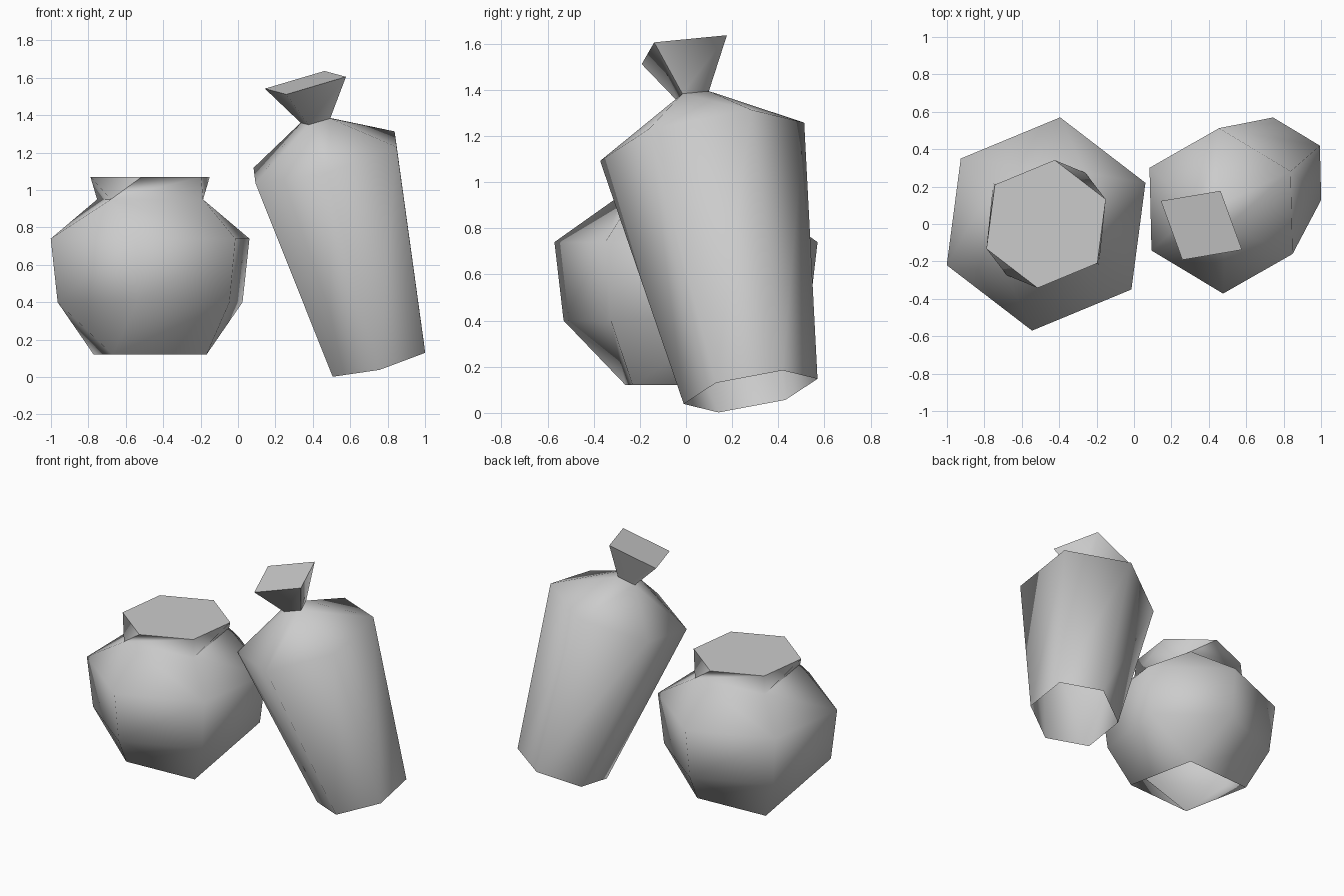
import bpy
import bmesh
from math import radians, cos, sin
from mathutils import Vector

cube = bpy.data.objects.get("Cube")
if cube:
    bpy.data.objects.remove(cube, do_unlink=True)

# One clay material
clay = bpy.data.materials.new("grey_clay")
clay.use_nodes = True
colour = (0.6, 0.6, 0.6, 1)
clay.diffuse_color = colour
clay.node_tree.nodes["Principled BSDF"].inputs["Base Color"].default_value = colour

SIX = [k * 60 for k in range(6)]
PINCHED = [0, 90, 90, 180, 270, 270]   # two opposite pairs merged


def add_ring(bm, height, radius, start, side):
    """Six vertex slots; with a side radius, two pairs of slots share a vertex."""
    made = {}
    slots = PINCHED if side else SIX
    for angle in slots:
        if angle not in made:
            r = side if side and angle % 180 else radius
            a = radians(start + angle)
            made[angle] = bm.verts.new((r * cos(a), r * sin(a), height))
    return [made[a] for a in slots]


def loft(bm, low, high, low_side, high_side, twist):
    """Join two rings; six-to-four joins are split one way round or mirrored."""
    for i in range(6):
        j = (i + 1) % 6
        corners = list(dict.fromkeys((low[i], low[j], high[j], high[i])))
        if len(corners) == 4 and bool(low_side) != bool(high_side):
            full, tight = (low, high) if high_side else (high, low)
            kept, other = (i, j) if twist or i % 3 == 0 else (j, i)
            bm.faces.new((full[i], full[j], tight[kept]))
            bm.faces.new((full[other], tight[other], tight[kept]))
        elif len(corners) > 2:
            bm.faces.new(corners)


def vessel(name, rings, start, location, axis, twist):
    """Shell open underneath, lofted through (height, radius, side radius) rings."""
    bm = bmesh.new()
    loops = [add_ring(bm, h, r, start, s) for h, r, s in rings]
    for k in range(len(rings) - 1):
        loft(bm, loops[k], loops[k + 1], rings[k][2], rings[k + 1][2], twist)
    lid = bm.faces.new(list(dict.fromkeys(loops[-1])))
    bmesh.ops.recalc_face_normals(bm, faces=bm.faces)
    for face in bm.faces:
        face.smooth = True
    # Crisp rim and tight creases, soft walls
    for edge in bm.edges:
        edge.smooth = lid not in edge.link_faces and edge.calc_face_angle(0) < radians(85)
    mesh = bpy.data.meshes.new(name)
    bm.to_mesh(mesh)
    bm.free()
    mesh.materials.append(clay)
    obj = bpy.data.objects.new(name, mesh)
    bpy.context.collection.objects.link(obj)
    obj.location = location
    obj.rotation_mode = 'QUATERNION'
    obj.rotation_quaternion = Vector((0, 0, 1)).rotation_difference(Vector(axis))


# Round pot: foot, belly, neck, rim
vessel("round_pot",
       [(0, 0.38, 0.33), (0.28, 0.535, None), (0.62, 0.575, None),
        (0.83, 0.357, 0.345), (0.95, 0.345, None)],
       142.5, (-0.47, 0, 0.12), (0, 0, 1), True)

# Leaning sack: base, shoulder, tied neck, flared mouth
vessel("leaning_sack",
       [(0, 0.295, None), (1.138, 0.45, None),
        (1.345, 0.093, 0.08), (1.558, 0.255, 0.22)],
       150, (0.75, 0.28, 0.093), (-0.263, -0.194, 1), False)
